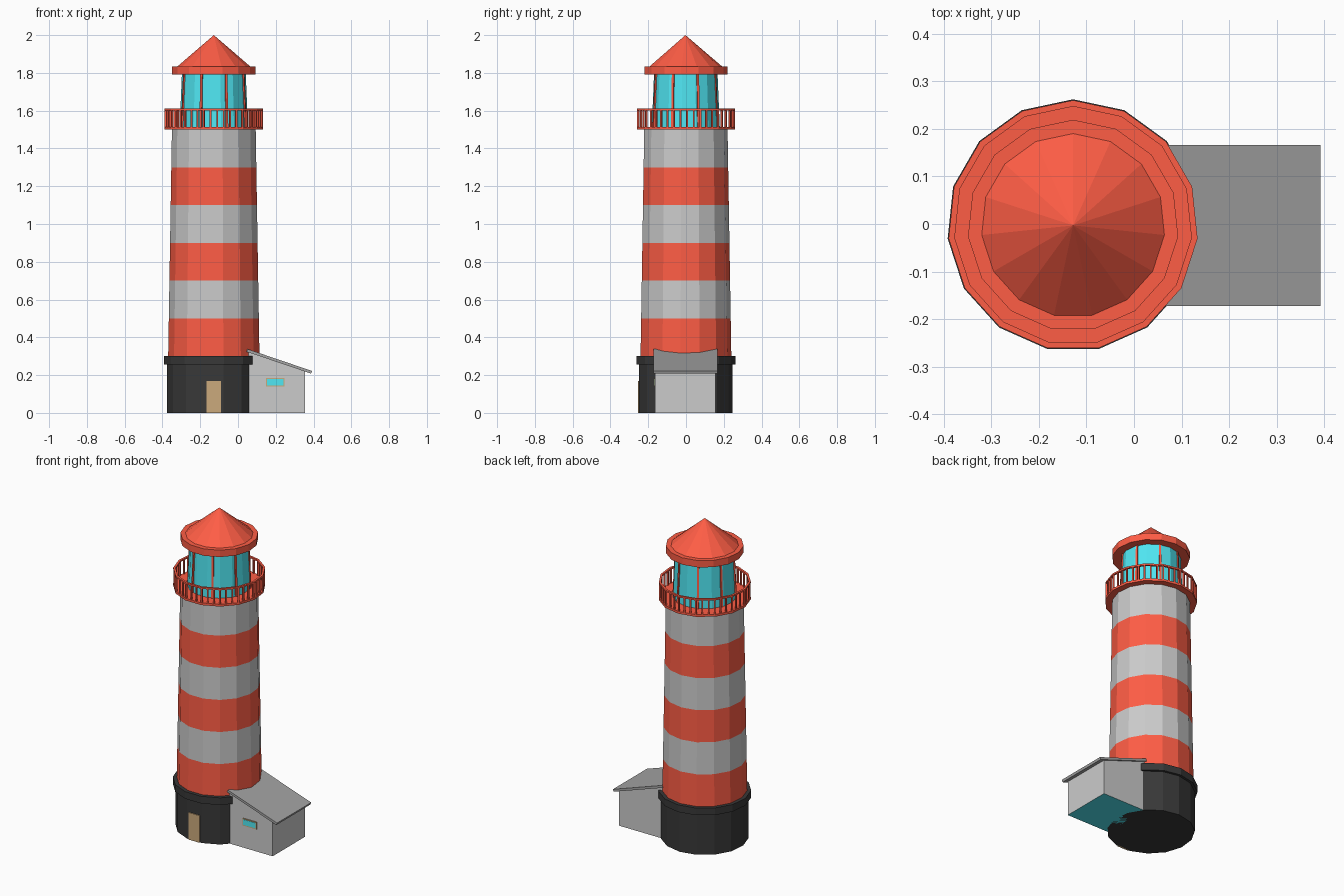
import bpy, bmesh
from math import sin, cos, pi, radians
from mathutils import Vector, Matrix

if "Cube" in bpy.data.objects:
    bpy.data.objects.remove(bpy.data.objects["Cube"])

CX, CY, N = -0.128, -0.003, 15


def material(name, rgb):
    m = bpy.data.materials.new(name)
    m.diffuse_color = (*rgb, 1)
    m.use_nodes = True
    m.node_tree.nodes["Principled BSDF"].inputs["Base Color"].default_value = m.diffuse_color
    return m


RED = material("red", (1.0, 0.11, 0.06))
WHITE = material("pale_grey", (0.8, 0.8, 0.8))
BLACK = material("black", (0.04, 0.04, 0.04))
GLASS = material("glass", (0.08, 0.8, 0.9))
BROWN = material("brown", (0.6, 0.4, 0.2))
SLATE = material("slate", (0.37, 0.37, 0.37))


def finish(name, bm, mats):
    bmesh.ops.remove_doubles(bm, verts=bm.verts, dist=1e-5)
    bmesh.ops.recalc_face_normals(bm, faces=bm.faces)
    me = bpy.data.meshes.new(name)
    bm.to_mesh(me)
    bm.free()
    for m in mats:
        me.materials.append(m)
    ob = bpy.data.objects.new(name, me)
    bpy.context.collection.objects.link(ob)
    return ob


def polar(r, a, z):
    return Vector((CX + r * sin(a), CY + r * cos(a), z))


def lathe(name, profile, mats, closed=False):
    """Turn (radius, z) points around the tower axis; materials alternate by segment."""
    bm = bmesh.new()
    pts = profile + profile[:1] if closed else profile
    for s, ((r0, z0), (r1, z1)) in enumerate(zip(pts, pts[1:])):
        for i in range(N):
            a, b = 2 * pi * i / N, 2 * pi * (i + 1) / N
            co = [polar(r0, a, z0)]
            if r0 > 0:
                co.append(polar(r0, b, z0))
            co.append(polar(r1, b, z1))
            if r1 > 0:
                co.append(polar(r1, a, z1))
            f = bm.faces.new([bm.verts.new(c) for c in co])
            f.material_index = s % len(mats)
    return finish(name, bm, mats)


def prism(name, outline, y0, y1, mats):
    """Extrude an (x, z) outline along y."""
    bm = bmesh.new()
    f = bm.faces.new([bm.verts.new((x, y0, z)) for x, z in outline])
    out = bmesh.ops.extrude_face_region(bm, geom=[f])
    bmesh.ops.translate(bm, vec=(0, y1 - y0, 0),
                        verts=[v for v in out["geom"] if isinstance(v, bmesh.types.BMVert)])
    return finish(name, bm, mats)


def rect(x0, x1, z0, z1):
    return [(x0, z0), (x1, z0), (x1, z1), (x0, z1)]


def add_bar(bm, p, q, angle, w):
    """Square bar from p to q, turned to face outwards."""
    v = bmesh.ops.create_cube(bm, size=1)["verts"]
    d = q - p
    rot = Vector((0, 0, 1)).rotation_difference(d).to_matrix().to_4x4()
    bmesh.ops.transform(bm, verts=v, matrix=Matrix.Translation((p + q) / 2) @ rot
                        @ Matrix.Rotation(-angle, 4, 'Z') @ Matrix.Diagonal((w, w, d.length, 1)))


# Black base with projecting rim
lathe("base", [(0, 0), (0.25, 0), (0.25, 0.255), (0.265, 0.255), (0.265, 0.3), (0.24, 0.3)], [BLACK])

# Tapered striped shaft
lathe("tower_shaft", [(0.243 - 0.02 * i / 6, 0.3 + 0.2 * i) for i in range(7)], [RED, WHITE])

# Gallery floor and railing
lathe("gallery_floor", [(0.22, 1.5), (0.263, 1.5), (0.263, 1.514), (0.17, 1.514)], [RED])
lathe("top_rail", [(0.25, 1.602), (0.263, 1.602), (0.263, 1.612), (0.25, 1.612)], [RED], closed=True)
bm = bmesh.new()
for i in range(N):
    a, b = 2 * pi * i / N, 2 * pi * (i + 1) / N
    for t in (0, 1 / 3, 2 / 3):
        p = polar(0.2565, a, 1.512).lerp(polar(0.2565, b, 1.512), t)
        add_bar(bm, p, p + Vector((0, 0, 0.092)), (a + b) / 2, 0.009)
finish("balusters", bm, [RED])

# Glass lantern room with mullions
lathe("lantern_glass", [(0.182, 1.512), (0.17, 1.795)], [GLASS])
bm = bmesh.new()
for i in range(8):
    a = radians(22.5 + 45 * i)
    add_bar(bm, polar(0.18, a, 1.512), polar(0.168, a, 1.795), a, 0.012)
finish("mullions", bm, [RED])

# Roof with flat eaves and cone
lathe("lantern_roof", [(0, 1.792), (0.222, 1.792), (0.222, 1.835), (0.193, 1.835), (0, 2.0)], [RED])

# Door
prism("door", rect(-0.166, -0.09, 0, 0.17), -0.253, -0.235, [BROWN])

# Side building, floor face coloured
walls = prism("annex_walls", [(0.055, 0), (0.355, 0), (0.355, 0.225), (0.055, 0.327)],
              CY - 0.16, CY + 0.16, [WHITE, GLASS])
for p in walls.data.polygons:
    if p.normal.z < -0.9:
        p.material_index = 1
prism("annex_roof", [(0.05, 0.338), (0.392, 0.222), (0.387, 0.208), (0.045, 0.324)],
      CY - 0.169, CY + 0.169, [SLATE])

# Window
prism("window_frame", rect(0.148, 0.246, 0.14, 0.186), CY - 0.164, CY - 0.155, [BROWN])
prism("window_glass", rect(0.154, 0.240, 0.146, 0.180), CY - 0.166, CY - 0.157, [GLASS])
